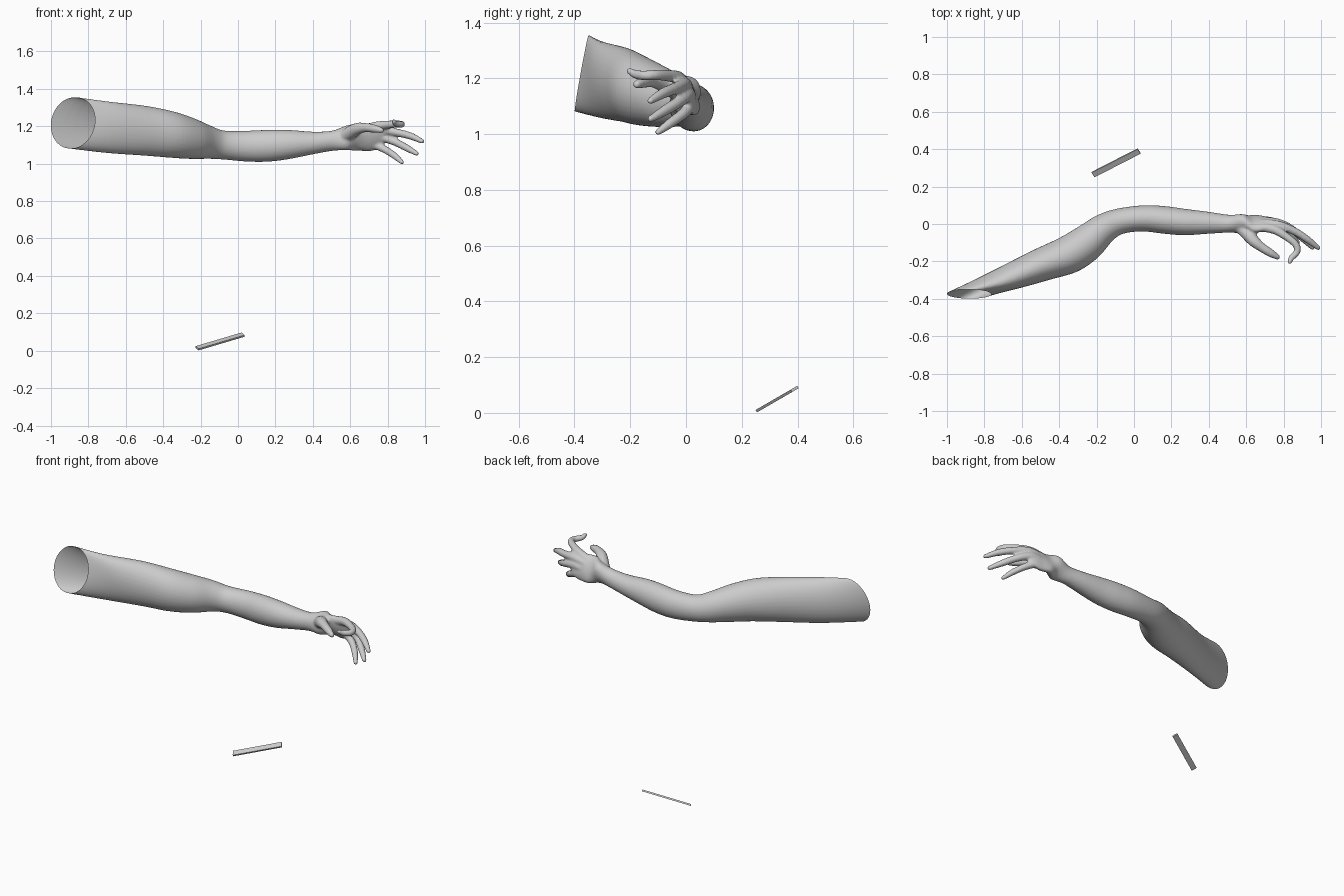
import bpy, bmesh, math
from mathutils import Vector, Matrix

if "Cube" in bpy.data.objects:
    bpy.data.objects.remove(bpy.data.objects["Cube"])

skin = bpy.data.materials.new("light grey")
skin.diffuse_color = (0.6, 0.6, 0.6, 1)
skin.use_nodes = True
skin.node_tree.nodes["Principled BSDF"].inputs["Base Color"].default_value = skin.diffuse_color


def spline(rows, steps):
    """Catmull-Rom through rows of numbers."""
    out = []
    for i in range(len(rows) - 1):
        p0, p1, p2 = rows[max(i - 1, 0)], rows[i], rows[i + 1]
        p3 = rows[min(i + 2, len(rows) - 1)]
        for k in range(steps):
            t = k / steps
            out.append([0.5 * (2 * b + (c - a) * t + (2 * a - 5 * b + 4 * c - d) * t * t
                               + (3 * b - a - 3 * c + d) * t ** 3)
                        for a, b, c, d in zip(p0, p1, p2, p3)])
    return out + [list(rows[-1])]


def loft(bm, sections, n=32):
    """Closed loft through ellipses given as centre, half axis u, half axis v."""
    rings = []
    for s in sections:
        c, u, v = Vector(s[:3]), Vector(s[3:6]), Vector(s[6:9])
        rings.append([bm.verts.new(c + u * math.cos(a) + v * math.sin(a))
                      for a in (2 * math.pi * i / n for i in range(n))])
    for r, q in zip(rings, rings[1:]):
        for i in range(n):
            j = (i + 1) % n
            bm.faces.new((r[i], r[j], q[j], q[i]))
    bm.faces.new(rings[0][::-1])
    bm.faces.new(rings[-1])


def finger(bm, path):
    """Tapered tube with a rounded tip; path rows are x, y, z, radius."""
    pts = spline(path, 6)
    secs = []
    for i, p in enumerate(pts):
        d = Vector(pts[min(i + 1, len(pts) - 1)][:3]) - Vector(pts[max(i - 1, 0)][:3])
        d.normalize()
        u = d.cross(Vector((0, 0.3, 1))).normalized()
        v = d.cross(u)
        secs.append([*p[:3], *(u * p[3]), *(v * p[3])])
    for f, w in ((0.5, 0.85), (0.85, 0.5), (1.0, 0.15)):
        r = pts[-1][3]
        secs.append([*(Vector(pts[-1][:3]) + d * r * f), *(u * r * w), *(v * r * w)])
    loft(bm, secs, 16)


# arm sections: back edge x y, front edge x y, bottom z, top z
ARM = [(-1.0, -.37, -.766, -.378, 1.08, 1.357), (-.78, -.262, -.62, -.345, 1.057, 1.333),
       (-.55, -.145, -.45, -.298, 1.043, 1.31), (-.4, -.075, -.3, -.253, 1.031, 1.28),
       (-.29, -.01, -.19, -.177, 1.025, 1.243), (-.2, .045, -.11, -.085, 1.026, 1.205),
       (-.1, .08, -.05, -.05, 1.022, 1.177), (.05, .1, .05, -.04, 1.011, 1.176),
       (.17, .095, .16, -.052, 1.011, 1.181), (.28, .08, .27, -.06, 1.025, 1.18),
       (.4, .065, .4, -.052, 1.05, 1.171), (.5, .05, .5, -.046, 1.068, 1.176)]
secs = []
for ax, ay, bx, by, z0, z1 in ARM:
    secs.append([(ax + bx) / 2, (ay + by) / 2, (z0 + z1) / 2,
                 (bx - ax) / 2, (by - ay) / 2, 0, 0, 0, (z1 - z0) / 2])
# the open end leans back at its top
secs[0][6:8] = [.012, .025]
rim_c, rim_u, rim_v = (Vector(secs[0][i:i + 3]) for i in (0, 3, 6))
# palm sections, turning so the back of the hand faces up and back
secs += [[.58, .001, 1.138, 0, -.047, .012, 0, .022, .065],
         [.64, .002, 1.142, 0, -.042, .012, 0, -.022, .072],
         [.70, .001, 1.141, 0, -.031, -.008, 0, -.026, .074],
         [.75, .0, 1.142, 0, -.022, -.007, 0, -.024, .064],
         [.78, -.005, 1.142, 0, -.012, -.004, 0, -.018, .045]]
full = spline(secs, 5)
# extend past the shoulder so the end can be trimmed cleanly
extra = list(full[0])
for i in range(3):
    extra[i] -= (.06, .025, -.003)[i]
bm = bmesh.new()
loft(bm, [extra] + full)

# fingers and thumb
for path in (
    [(.68, -.015, 1.185, .026), (.75, -.03, 1.203, .024), (.815, -.068, 1.21, .021),
     (.865, -.11, 1.212, .019), (.872, -.148, 1.21, .018), (.842, -.182, 1.215, .016),
     (.833, -.203, 1.227, .012)],
    [(.68, .0, 1.165, .026), (.77, -.006, 1.178, .024), (.86, -.04, 1.164, .021),
     (.93, -.085, 1.145, .019), (.985, -.128, 1.119, .013)],
    [(.68, .01, 1.135, .026), (.76, .008, 1.142, .024), (.835, -.022, 1.118, .021),
     (.9, -.075, 1.085, .019), (.955, -.127, 1.054, .013)],
    [(.66, .015, 1.105, .026), (.73, .015, 1.1, .023), (.79, -.01, 1.073, .02),
     (.84, -.055, 1.04, .018), (.877, -.101, 1.007, .012)],
    [(.56, -.015, 1.14, .03), (.6, -.045, 1.165, .036), (.64, -.09, 1.187, .032),
     (.68, -.123, 1.193, .025), (.73, -.155, 1.187, .022), (.767, -.176, 1.178, .015)],
):
    finger(bm, path)
bmesh.ops.recalc_face_normals(bm, faces=bm.faces[:])
mesh = bpy.data.meshes.new("arm")
bm.to_mesh(mesh)
bm.free()
arm = bpy.data.objects.new("arm", mesh)
bpy.context.collection.objects.link(arm)

# blend the parts into one skin
rem = arm.modifiers.new("blend", 'REMESH')
rem.mode = 'VOXEL'
rem.voxel_size = 0.007
smo = arm.modifiers.new("soften", 'SMOOTH')
smo.factor = 0.5
smo.iterations = 4
dg = bpy.context.evaluated_depsgraph_get()
blended = bpy.data.meshes.new_from_object(arm.evaluated_get(dg))
arm.modifiers.clear()
arm.data = blended

# trim the shoulder open
bm = bmesh.new()
bm.from_mesh(blended)
normal = rim_u.cross(rim_v).normalized()
if normal.y < 0:
    normal = -normal
bmesh.ops.bisect_plane(bm, geom=bm.verts[:] + bm.edges[:] + bm.faces[:], dist=1e-5,
                       plane_co=rim_c, plane_no=normal, clear_inner=True)
bm.to_mesh(blended)
bm.free()
blended.materials.clear()
blended.materials.append(skin)
for p in blended.polygons:
    p.use_smooth = True
    p.material_index = 0

# loose flat stick below
a, b = Vector((-.219, .264, .013)), Vector((.027, .39, .086))
axis = (b - a).normalized()
up = Vector((0, -.5, .866))
up = (up - axis * up.dot(axis)).normalized()
side = up.cross(axis)
bpy.ops.mesh.primitive_cube_add(size=1)
stick = bpy.context.object
stick.name = "stick"
basis = Matrix((axis * (b - a).length, side * .032, up * .01)).transposed().to_4x4()
stick.data.transform(Matrix.Translation((a + b) / 2) @ basis)
stick.data.materials.append(skin)
